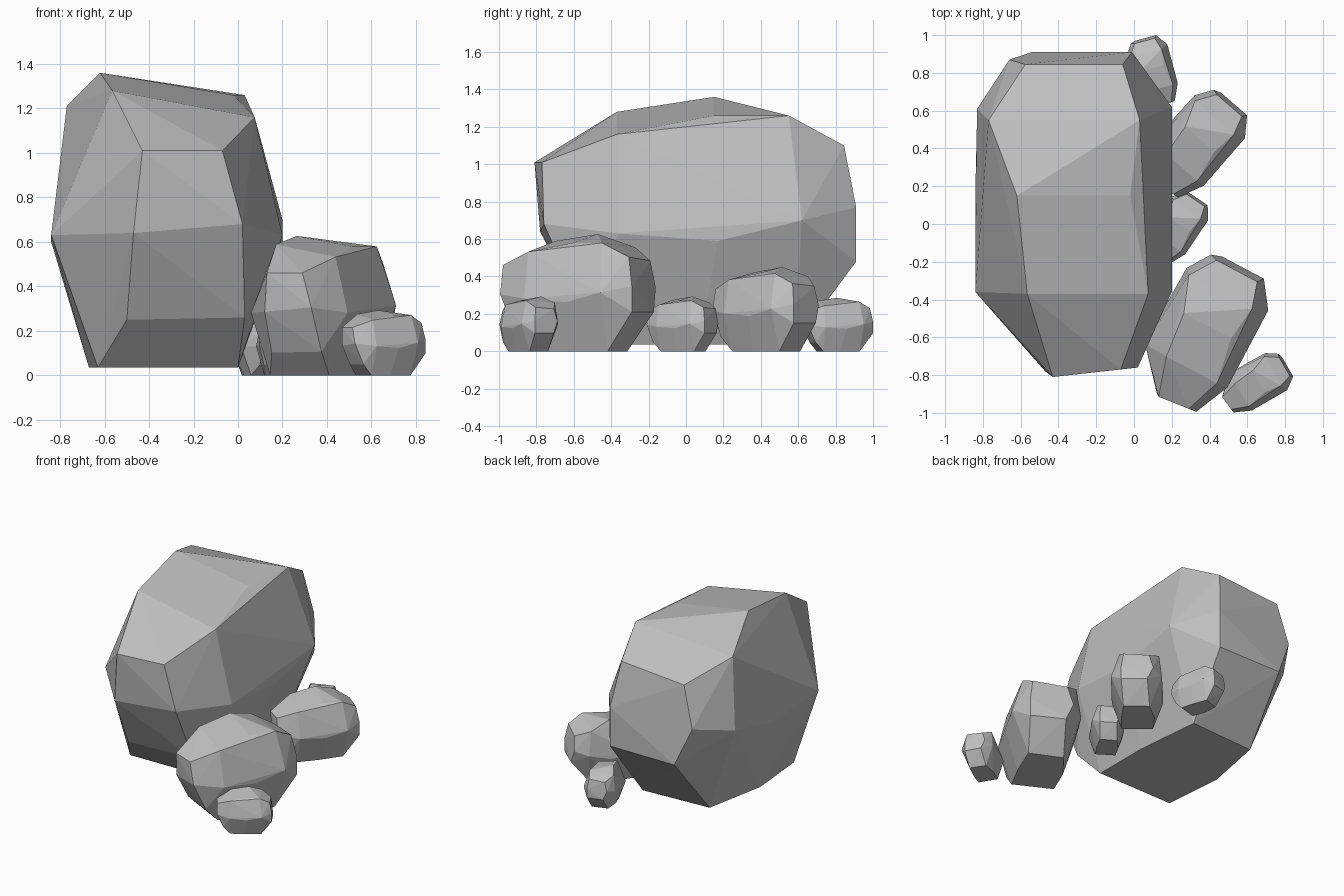
import bpy, bmesh, math
from mathutils import Matrix, Vector

cube = bpy.data.objects.get("Cube")
if cube:
    bpy.data.objects.remove(cube, do_unlink=True)

# Stone colour
stone = bpy.data.materials.new("grey_stone")
stone.use_nodes = True
colour = (0.52, 0.52, 0.52, 1)
stone.diffuse_color = colour
stone.node_tree.nodes["Principled BSDF"].inputs["Base Color"].default_value = colour

# Corners of one faceted boulder, ring by ring
CREST = [(-.43, -.81, 1.01), (-.07, -.77, 1.01), (-.565, -.37, 1.28), (.075, -.37, 1.16),
         (-.62, .15, 1.36), (-.02, .15, 1.26), (-.77, .55, 1.21), (.03, .55, 1.26),
         (-.575, .845, 1.06), (-.06, .845, 1.1)]
WAIST = [(-.47, -.78, .64), (.02, -.76, .68), (-.84, -.36, .63), (.2, -.36, .63),
         (-.84, .17, .6), (.2, .17, .59), (-.83, .61, .7), (.2, .62, .7),
         (-.66, .87, .76), (-.01, .91, .77)]
FOOT = [(-.5, -.58, .25), (.03, -.57, .26), (-.54, .91, .48), (-.01, .91, .48),
        (-.63, -.37, .035), (0, -.36, .035), (-.67, .08, .035), (0, .07, .035),
        (-.58, .55, .035), (-.05, .58, .035)]
PIVOT = Vector((-.32, .05, .035))


def boulder(name, x, y, z, size, turn):
    """Place a scaled, turned copy of the boulder standing at x, y, z."""
    bm = bmesh.new()
    for corner in CREST + WAIST + FOOT:
        bm.verts.new(Vector(corner) - PIVOT)
    hull = bmesh.ops.convex_hull(bm, input=bm.verts)
    spare = {v for v in hull["geom_interior"] + hull["geom_unused"]
             if isinstance(v, bmesh.types.BMVert)}
    bmesh.ops.delete(bm, geom=list(spare), context='VERTS')
    bmesh.ops.dissolve_limit(bm, angle_limit=math.radians(2),
                             verts=bm.verts, edges=bm.edges)
    bmesh.ops.recalc_face_normals(bm, faces=bm.faces)
    place = (Matrix.Translation((x, y, z)) @ Matrix.Rotation(math.radians(turn), 4, 'Z')
             @ Matrix.Scale(size, 4))
    bm.transform(place)
    mesh = bpy.data.meshes.new(name)
    bm.to_mesh(mesh)
    bm.free()
    mesh.materials.append(stone)
    bpy.context.collection.objects.link(bpy.data.objects.new(name, mesh))


# Main boulder and the smaller stones along its side
boulder("main_boulder", -.32, .05, .035, 1, 0)
boulder("large_front_stone", .367, -.58, 0, .473, -28)
boulder("medium_side_stone", .327, .424, 0, .34, -41)
boulder("small_middle_stone", .227, -.02, 0, .221, -34)
boulder("small_back_stone", .1, .803, 0, .216, 15)
boulder("small_front_stone", .644, -.843, 0, .221, -60)
